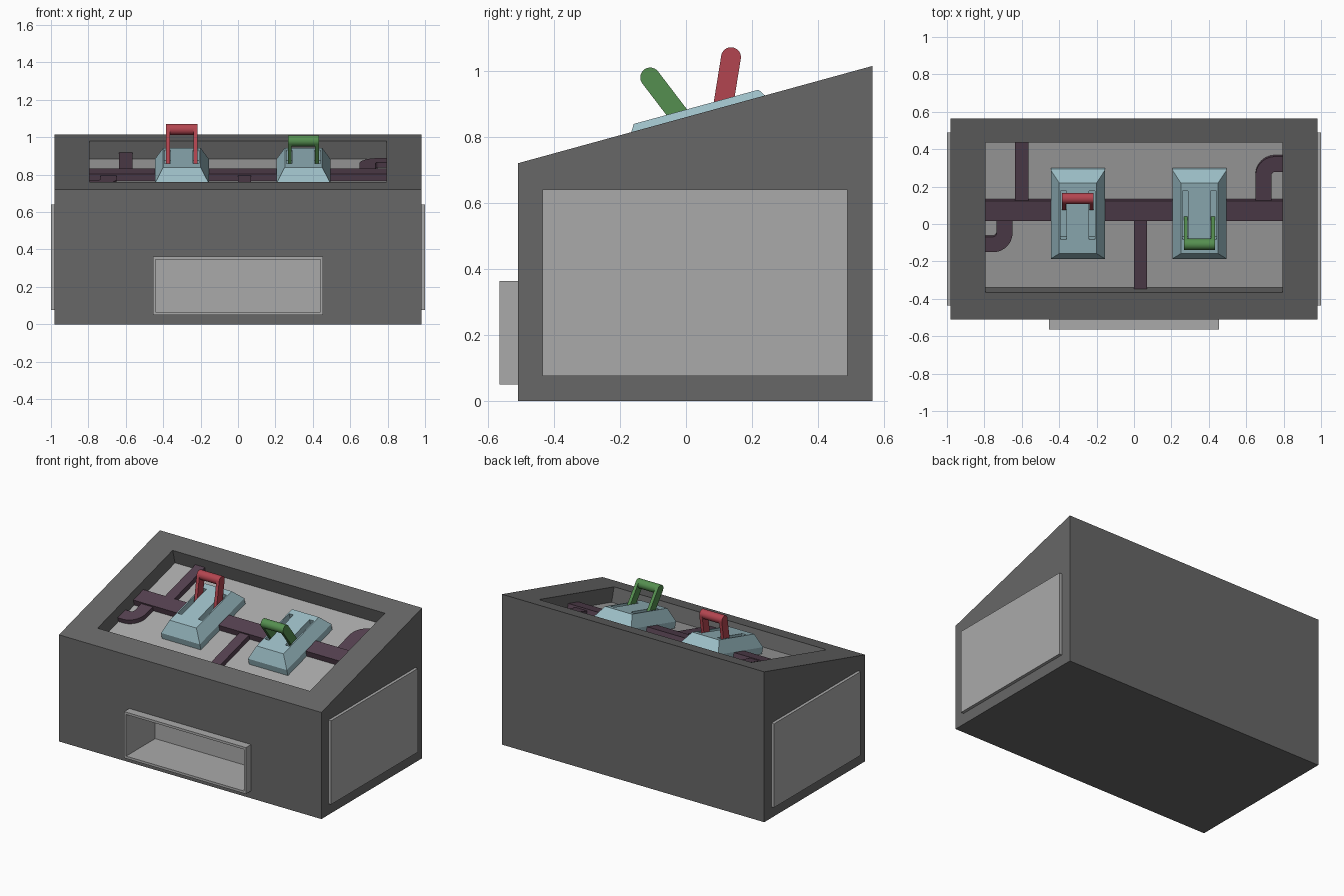
import bpy, bmesh, math
from mathutils import Matrix, Vector

if "Cube" in bpy.data.objects:
    bpy.data.objects.remove(bpy.data.objects["Cube"])


def material(name, r, g, b):
    m = bpy.data.materials.new(name)
    m.diffuse_color = (r, g, b, 1)
    m.use_nodes = True
    m.node_tree.nodes["Principled BSDF"].inputs["Base Color"].default_value = m.diffuse_color
    return m


DARK = material("dark grey", 0.136, 0.136, 0.136)
LIGHT = material("light grey", 0.40, 0.40, 0.40)
BLUE = material("pale blue", 0.33, 0.51, 0.56)
PURPLE = material("dull purple", 0.091, 0.053, 0.08)
RED = material("red", 0.45, 0.06, 0.08)
GREEN = material("green", 0.091, 0.275, 0.08)

SLOPE = math.atan2(1.015 - 0.72, 1.075)
# Frame lying on the sloped top: x across, y up the slope, z out of it
TILT = Matrix.Translation((0, 0, 0.86)) @ Matrix.Rotation(SLOPE, 4, 'X')
# Turns a prism so its outline lies in y-z and it extrudes along x
ALONG_X = Matrix(((0, 0, 1, 0), (1, 0, 0, 0), (0, 1, 0, 0), (0, 0, 0, 1)))
FLOOR = -0.098


def add_prism(bm, outline, z0, z1, inset=None, matrix=Matrix()):
    """Extrude a 2D outline from z0 to z1; inset moves the top corners inward."""
    dx, dy = inset or (0, 0)
    cx = sum(p[0] for p in outline) / len(outline)
    cy = sum(p[1] for p in outline) / len(outline)
    low = [bm.verts.new(matrix @ Vector((x, y, z0))) for x, y in outline]
    top = [bm.verts.new(matrix @ Vector((x - math.copysign(dx, x - cx),
                                         y - math.copysign(dy, y - cy), z1)))
           for x, y in outline]
    n = len(outline)
    bm.faces.new(low[::-1])
    bm.faces.new(top)
    for i in range(n):
        j = (i + 1) % n
        bm.faces.new((low[i], low[j], top[j], top[i]))


def finish(name, bm, mat):
    bmesh.ops.recalc_face_normals(bm, faces=bm.faces[:])
    mesh = bpy.data.meshes.new(name)
    bm.to_mesh(mesh)
    bm.free()
    mesh.materials.append(mat)
    ob = bpy.data.objects.new(name, mesh)
    bpy.context.collection.objects.link(ob)
    return ob


def prism(name, outline, z0, z1, mat, matrix=Matrix()):
    bm = bmesh.new()
    add_prism(bm, outline, z0, z1, matrix=matrix)
    return finish(name, bm, mat)


def rect(x0, x1, y0, y1):
    return [(x0, y0), (x1, y0), (x1, y1), (x0, y1)]


def arc(cx, cy, r, a0, a1, n=12):
    return [(cx + r * math.cos(math.radians(a0 + (a1 - a0) * i / n)),
             cy + r * math.sin(math.radians(a0 + (a1 - a0) * i / n)))
            for i in range(n + 1)]


def cut(ob, cutter):
    mod = ob.modifiers.new("cut", 'BOOLEAN')
    mod.operation = 'DIFFERENCE'
    mod.solver = 'EXACT'
    mod.object = cutter
    bpy.context.view_layer.objects.active = ob
    bpy.ops.object.modifier_apply(modifier=mod.name)
    bpy.data.objects.remove(cutter)


def smooth(ob):
    bpy.ops.object.select_all(action='DESELECT')
    ob.select_set(True)
    bpy.context.view_layer.objects.active = ob
    bpy.ops.object.shade_smooth_by_angle(angle=math.radians(35))


# Wedge-shaped body with a sunken top and a hole for the front tray
body = prism("body", [(-0.51, 0), (0.565, 0), (0.565, 1.015), (-0.51, 0.72)],
             -0.98, 0.98, DARK, ALONG_X)
cut(body, prism("recess_cutter", rect(-0.793, 0.793, -0.379, 0.451),
                FLOOR - 0.004, 0.1, DARK, TILT))
cut(body, prism("tray_cutter", rect(-0.448, 0.448, -0.7, -0.25), 0.058, 0.355, DARK))

# Recess floor
prism("recess_floor", rect(-0.793, 0.793, -0.379, 0.451),
      FLOOR - 0.004, FLOOR, LIGHT, TILT)

# Open tray in the front
tray = prism("front_tray", rect(-0.455, 0.455, -0.565, -0.24), 0.05, 0.363, LIGHT)
cut(tray, prism("tray_inner_cutter", rect(-0.44, 0.44, -0.7, -0.255),
                0.066, 0.347, LIGHT))

# Raised side panels
for side, x in (("left", -1.0), ("right", 0.97)):
    prism(side + "_side_panel", rect(x, x + 0.03, -0.435, 0.49), 0.075, 0.64, LIGHT)

# Conduits on the recess floor
prism("main_conduit", rect(-0.793, 0.793, 0.0, 0.112), FLOOR, FLOOR + 0.04, PURPLE, TILT)
prism("rear_conduit", rect(-0.635, -0.565, 0.05, 0.451), FLOOR, FLOOR + 0.035, PURPLE, TILT)
prism("front_conduit", rect(0.0, 0.07, -0.379, 0.05), FLOOR, FLOOR + 0.032, PURPLE, TILT)
elbow = ([(-0.793, -0.09)] + arc(-0.755, -0.07, 0.02, -90, 0)
         + [(-0.735, 0.08), (-0.65, 0.08)]
         + arc(-0.755, -0.07, 0.105, 0, -90) + [(-0.793, -0.175)])
smooth(prism("left_elbow", elbow, FLOOR, FLOOR + 0.03, PURPLE, TILT))
smooth(prism("right_elbow", [(-x, 0.18 - y) for x, y in elbow],
             FLOOR, FLOOR + 0.03, PURPLE, TILT))

# Lever housings with slots, and the U-shaped handles
for side, cx, lean, mat in (("left", -0.30, -24.5, RED), ("right", 0.35, 22, GREEN)):
    outline = rect(cx - 0.145, cx + 0.145, -0.208, 0.284)
    bm = bmesh.new()
    add_prism(bm, outline, FLOOR, -0.055)
    add_prism(bm, outline, -0.055, 0.022, inset=(0.045, 0.05))
    bmesh.ops.remove_doubles(bm, verts=bm.verts[:], dist=1e-5)
    # drop the two faces left inside where the blocks meet
    inner = [f for f in bm.faces if all(abs(v.co.z + 0.055) < 1e-4 for v in f.verts)]
    bmesh.ops.delete(bm, geom=inner, context='FACES_ONLY')
    bm.transform(TILT)
    housing = finish(side + "_lever_housing", bm, BLUE)
    for s in (-1, 1):
        x = cx + s * 0.076
        cut(housing, prism("slot_cutter", rect(x - 0.016, x + 0.016, -0.08, 0.19),
                           -0.035, 0.1, BLUE, TILT))

    place = (TILT @ Matrix.Translation((cx, 0.047, -0.152))
             @ Matrix.Rotation(math.radians(lean), 4, 'X') @ ALONG_X)
    bm = bmesh.new()
    arm = [(-0.03, 0.1), (0.03, 0.1)] + arc(0, 0.32, 0.03, 0, 180, 16)
    add_prism(bm, arm, -0.084, -0.063, matrix=place)
    add_prism(bm, arm, 0.063, 0.084, matrix=place)
    add_prism(bm, arc(0, 0.32, 0.03, 0, 360, 32)[:-1], -0.07, 0.07, matrix=place)
    smooth(finish(side + "_lever_handle", bm, mat))
